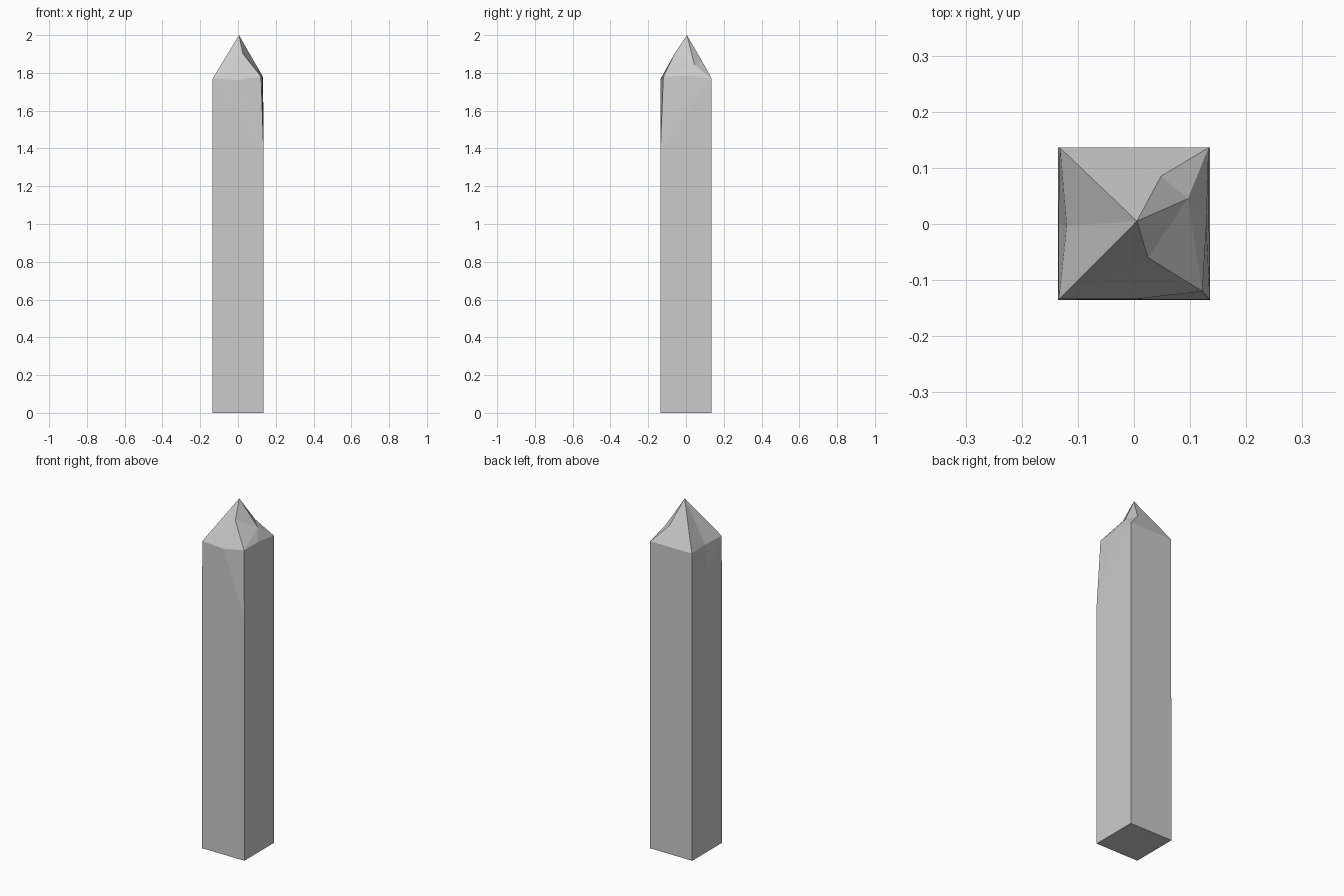
import bpy, bmesh

if "Cube" in bpy.data.objects:
    bpy.data.objects.remove(bpy.data.objects["Cube"])

# Key points of the chipped four-sided pillar
points = {
    # foot corners
    "a": (-.135, -.135, 0), "b": (.135, -.135, 0),
    "c": (.135, .136, 0), "d": (-.135, .136, 0),
    # shoulder corners and edge midpoints
    "A": (-.134, -.134, 1.77), "B": (.122, -.12, 1.78),
    "C": (.133, .136, 1.77), "D": (-.132, .136, 1.77),
    "F": (0, -.134, 1.762), "R": (.129, 0, 1.785), "L": (-.12, -.003, 1.765),
    # where the shaft chips run out
    "X": (.135, -.135, 1.40), "Y": (-.135, 0, 1.60),
    # tip and worn points around it
    "P": (.005, .005, 2), "Q": (.025, -.06, 1.903),
    "S": (.096, .045, 1.842), "T": (.048, .085, 1.862),
}

shaft = "dcba abXA AXF FXB bcCX XCR XRB cdDC daY aAY ALY LDY DdY"
tip = "PAQ AFQ FBQ PQS QBS BRS RCS SCT PST PTD TCD PDL PLA"

# Faceted obelisk
bm = bmesh.new()
verts = {name: bm.verts.new(co) for name, co in points.items()}
for face in (shaft + " " + tip).split():
    bm.faces.new([verts[n] for n in face])
bmesh.ops.recalc_face_normals(bm, faces=bm.faces)
mesh = bpy.data.meshes.new("stone_pillar")
bm.to_mesh(mesh)
bm.free()
bpy.context.collection.objects.link(bpy.data.objects.new("stone_pillar", mesh))
